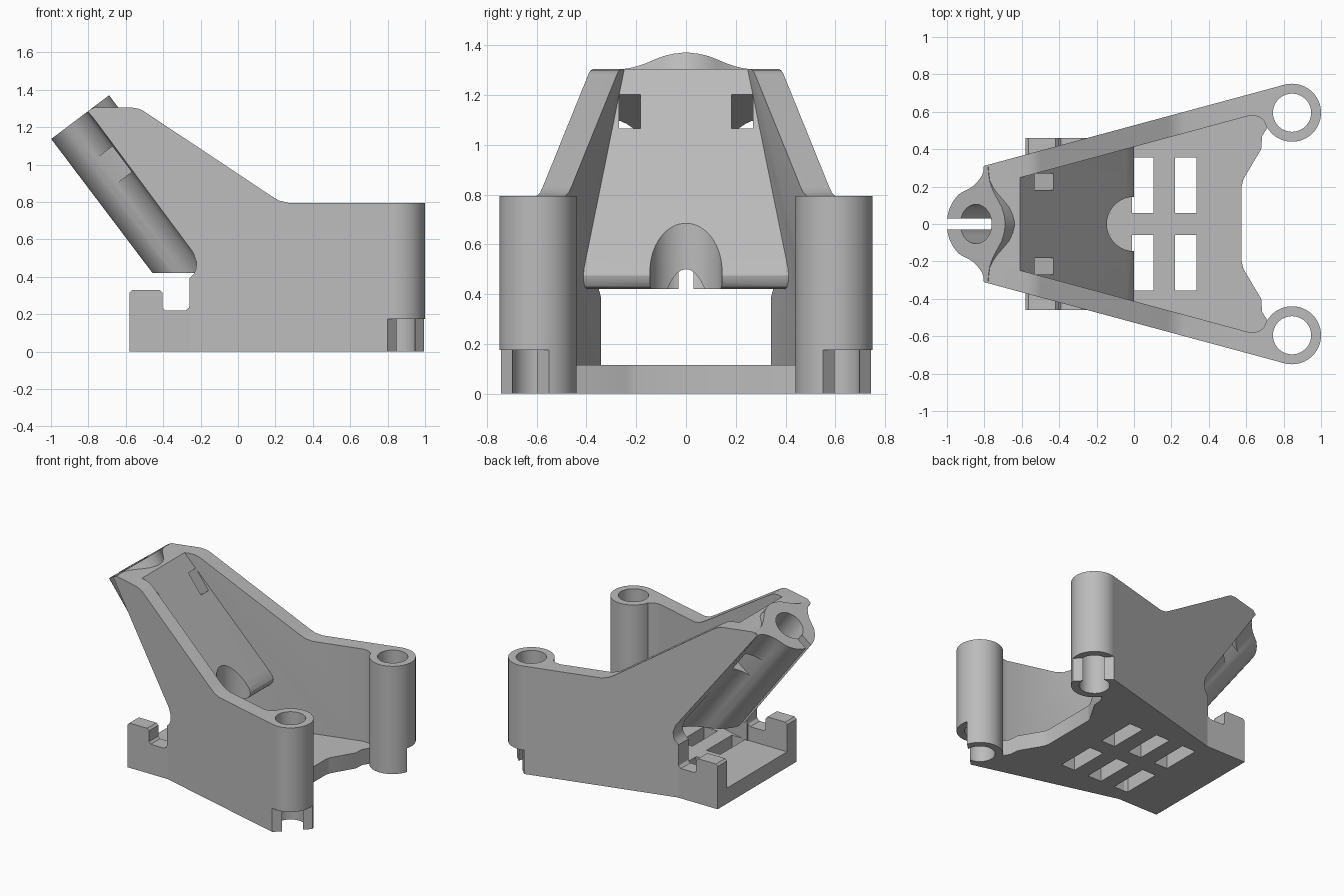
import bpy, bmesh, math
from mathutils import Vector

cube = bpy.data.objects.get("Cube")
if cube:
    bpy.data.objects.remove(cube, do_unlink=True)

grey = bpy.data.materials.new("plain grey")
grey.use_nodes = True
colour = (0.5, 0.5, 0.5, 1)
grey.diffuse_color = colour
grey.node_tree.nodes["Principled BSDF"].inputs["Base Color"].default_value = colour

# Drawing frames: origin, two drawing axes, extrusion axis
X, Y, Z, O = Vector((1, 0, 0)), Vector((0, 1, 0)), Vector((0, 0, 1)), Vector()
PLAN = (O, X, Y, Z)
SIDE = (O, X, Z, Y)
TILT = (Vector((-0.845, 0, 1.2526)), Y, Vector((0.798, 0, 0.603)), Vector((0.603, 0, -0.798)))


def prism(name, pts, frame, lo, hi):
    """Extrude a closed outline from lo to hi along the frame's last axis."""
    o, u, v, w = frame
    bm = bmesh.new()
    face = bm.faces.new([bm.verts.new(o + u * a + v * b + w * lo) for a, b in pts])
    new = bmesh.ops.extrude_face_region(bm, geom=[face])["geom"]
    bmesh.ops.translate(bm, vec=w * (hi - lo), verts=[g for g in new if isinstance(g, bmesh.types.BMVert)])
    bmesh.ops.recalc_face_normals(bm, faces=bm.faces)
    mesh = bpy.data.meshes.new(name)
    bm.to_mesh(mesh)
    bm.free()
    mesh.materials.append(grey)
    ob = bpy.data.objects.new(name, mesh)
    bpy.context.scene.collection.objects.link(ob)
    return ob


def rect(a0, a1, b0, b1):
    return [(a0, b0), (a1, b0), (a1, b1), (a0, b1)]


def circle(cx, cy, r, n=64):
    return [(cx + r * math.cos(i * math.tau / n), cy + r * math.sin(i * math.tau / n)) for i in range(n)]


def combine(ob, tool, op="DIFFERENCE"):
    """Apply a boolean and remove the tool."""
    tool.hide_render = True
    mod = ob.modifiers.new("cut", "BOOLEAN")
    mod.operation, mod.solver, mod.object = op, "EXACT", tool
    bpy.context.view_layer.objects.active = ob
    bpy.ops.object.modifier_apply(modifier=mod.name)
    bpy.data.objects.remove(tool, do_unlink=True)


def mirrored(half):
    return half + [(a, -b) for a, b in reversed(half)]


def outer(x):
    return 0.7446 + 0.27 * (x - 0.8046)


def inner(x):
    return outer(x) - 0.115


def window(side):
    y0, y1 = sorted((0.183 * side, 0.27 * side))
    return prism("window_cutter", rect(y0, y1, -0.4, 0.4), TILT, 0.229, 0.40)


# Floor with its six slots
floor = prism("floor", mirrored([(-0.58, 0.44), (-0.26, 0.44), (0.66, 0.66), (0.72, 0.6), (0.71, 0.51),
                                 (0.685, 0.47), (0.68, 0.40), (0.585, 0.24), (0.575, 0.2)]), PLAN, 0, 0.115)
for x in (-0.238, -0.01, 0.22):
    for y in (-0.355, 0.06):
        combine(floor, prism("slot_cutter", rect(x, x + 0.113, y, y + 0.295), PLAN, -0.1, 0.3))

# Side walls, each with a post and a rear hook
wall_side = [(-0.26, 0), (-0.26, 0.39), (-0.235, 0.415), (-0.224, 0.445), (-0.222, 0.48), (-0.24, 0.53),
             (-0.8, 1.285), (-0.77, 1.305), (-0.57, 1.305), (-0.53, 1.298), (-0.5, 1.283),
             (0.18, 0.83), (0.22, 0.807), (0.27, 0.795), (0.9, 0.795), (0.9, 0)]
hook_side = [(-0.58, 0), (-0.58, 0.315), (-0.565, 0.33), (-0.42, 0.33), (-0.405, 0.315), (-0.405, 0.235),
             (-0.39, 0.22), (-0.28, 0.22), (-0.262, 0.235), (-0.255, 0.26), (-0.255, 0)]
post_x, post_y = 0.845, 0.595
for side, label in ((1, "left"), (-1, "right")):
    strip = [(-0.85, outer(-0.85)), (0.8046, outer(0.8046)), (0.8, 0.55), (0.72, 0.52), (0.7, 0.55),
             (0.665, 0.575), (0.62, inner(0.62)), (-0.85, inner(-0.85))]
    wall = prism(label + "_wall_and_post", wall_side, SIDE, -1, 1)
    combine(wall, prism("strip", [(a, b * side) for a, b in strip], PLAN, -0.2, 2), "INTERSECT")
    combine(wall, prism("post", circle(post_x, post_y * side, 0.155), PLAN, 0, 0.795), "UNION")
    combine(wall, prism("bore", circle(post_x, post_y * side, 0.102), PLAN, -0.2, 2))
    # Flat outward relief at the foot of the post
    q = math.sqrt(0.5)
    foot = (Vector((post_x, post_y * side, 0)), Vector((q, q * side, 0)), Vector((-q, q * side, 0)), Z)
    combine(wall, prism("foot_cutter", rect(0.073, 0.4, -0.3, 0.3), foot, -0.2, 0.175))
    combine(wall, window(side))
    y0, y1 = sorted((0.35 * side, 0.459 * side))
    prism(label + "_rear_hook", hook_side, SIDE, y0, y1)

# Sloped plate between the walls
plate = prism("sloped_plate", [(-0.61, 1.305), (-0.04, 0.545), (-0.012, 0.505), (0, 0.475), (-0.005, 0.45),
                               (-0.022, 0.428), (-0.05, 0.42), (-0.155, 0.42), (-0.8, 1.285), (-0.77, 1.305)],
              SIDE, -1, 1)
combine(plate, prism("plate_clip", mirrored([(-0.85, inner(-0.85) + 0.02), (0.1, inner(0.1) + 0.02)]),
                     PLAN, 0, 2), "INTERSECT")

# Flared tube along the back of the plate
r = 0.195
half = [(r * math.sin(math.radians(a)), -r * math.cos(math.radians(a))) for a in range(4, 64, 6)]
half += [(0.183, -0.06), (0.196, -0.03), (0.215, -0.002), (0.24, 0.025), (0.262, 0.042), (0.285, 0.05),
         (0.308, 0.0524), (0.308, 0.08), (0.27, 0.084), (0.235, 0.09), (0.2, 0.103), (0.165, 0.122),
         (0.125, 0.15), (0.09, 0.173), (0.05, 0.188), (0.015, 0.195)]
tube = prism("tube", half + [(-a, b) for a, b in reversed(half)], TILT, 0, 1.4)
combine(tube, prism("tube_trim", rect(-2, 2, -2, 2), PLAN, -1, 0.42))
combine(plate, tube, "UNION")
plate.name = "sloped_plate_and_tube"

# Bore, rear slit, clearance hole and windows
combine(plate, prism("tube_bore", circle(0, 0, 0.105), TILT, -0.2, 1.5))
combine(plate, prism("slit_cutter", rect(-0.03, 0.03, -0.4, 0), TILT, -0.2, 1.5))
combine(plate, prism("clearance_cutter", circle(0, 0, 0.145), PLAN, 0.2, 1))
for side in (1, -1):
    combine(plate, window(side))

# Smooth the curved faces, keep the edges crisp
for ob in list(bpy.context.scene.objects):
    if ob.type == "MESH":
        bpy.ops.object.select_all(action="DESELECT")
        ob.select_set(True)
        bpy.context.view_layer.objects.active = ob
        bpy.ops.object.shade_smooth_by_angle(angle=math.radians(28))
